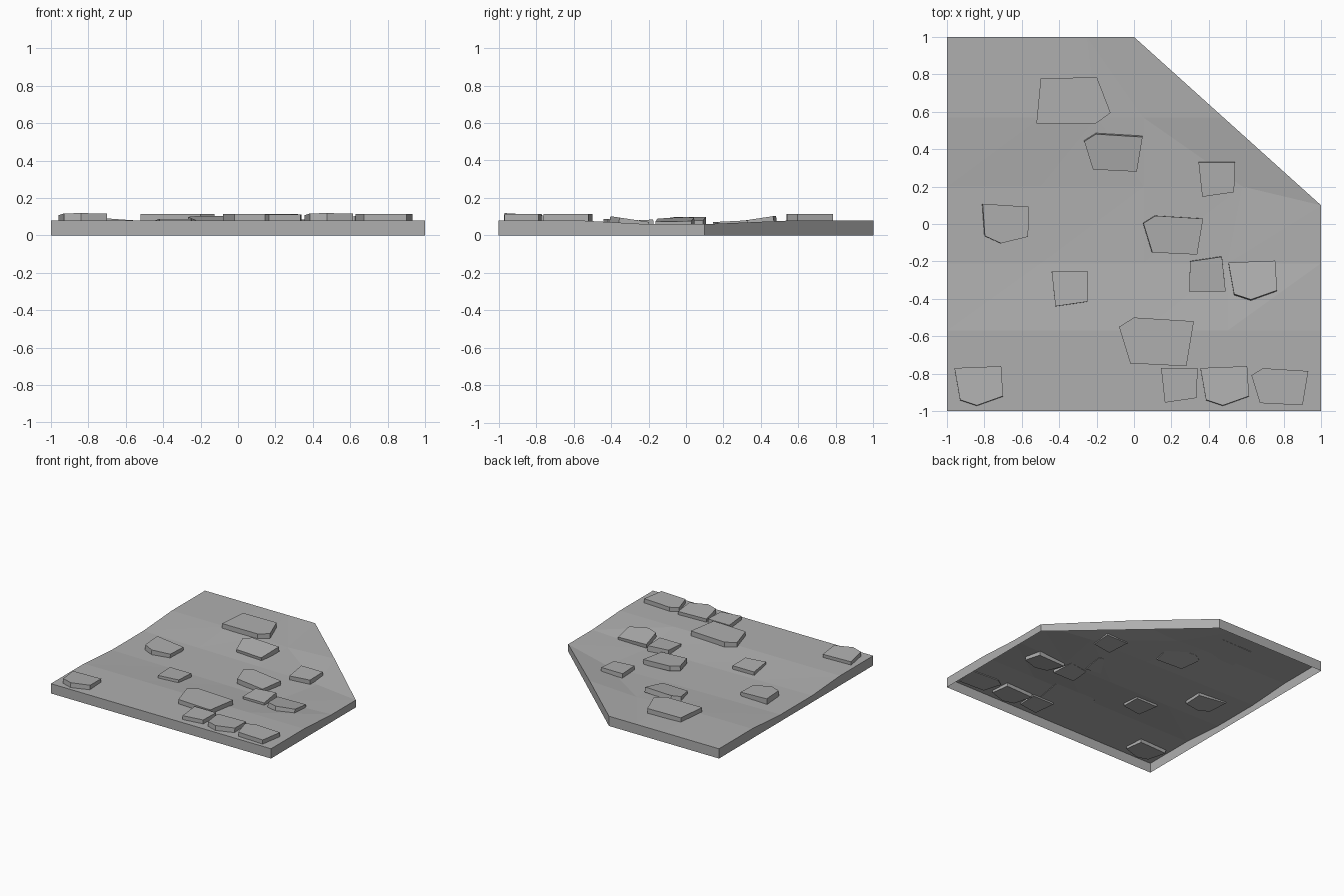
import bpy, bmesh
from math import radians, atan
from mathutils import Matrix, Vector

if "Cube" in bpy.data.objects:
    bpy.data.objects.remove(bpy.data.objects["Cube"])

# Dark grey rock colour shared by every part
rock = bpy.data.materials.new("rock_grey")
rock.diffuse_color = (.43, .43, .43, 1)
rock.use_nodes = True
rock.node_tree.nodes["Principled BSDF"].inputs["Base Color"].default_value = rock.diffuse_color


def make_object(name, bm):
    bmesh.ops.recalc_face_normals(bm, faces=bm.faces)
    mesh = bpy.data.meshes.new(name)
    bm.to_mesh(mesh)
    bm.free()
    mesh.materials.append(rock)
    obj = bpy.data.objects.new(name, mesh)
    bpy.context.collection.objects.link(obj)
    return obj


# Ground: coarse terrain with a shallow trough and a cut corner (y, xs, heights)
rows = [
    (-1.0, (-1, -.5, .05, .5, 1), (.08, .08, .08, .08, .08)),
    (-.57, (-1, -.5, .05, .5, 1), (.08, .08, .08, .08, .08)),
    (-.21, (-1, -.5, .05, .5, 1), (.055, .05, .045, .04, .06)),
    (.20, (-1, -.5, .05, .58, 1), (.055, .05, .043, .036, .06)),
    (.57, (-1, -.5, -.2, .05, .478), (.08, .08, .073, .06, .08)),
    (1.0, (-1, -.75, -.5, -.25, 0), (.08, .08, .08, .08, .08)),
]
bm = bmesh.new()
grid = [[bm.verts.new((x, y, z)) for x, z in zip(xs, zs)] for y, xs, zs in rows]
grid[3][-1].co.y = .1
for a, b in zip(grid, grid[1:]):
    for i in range(4):
        bm.faces.new((a[i], a[i + 1], b[i + 1]))
        bm.faces.new((a[i], b[i + 1], b[i]))

# Skirt: the border drops to z = 0, the underside stays open
border = [e for e in bm.edges if e.is_boundary]
for v in bmesh.ops.extrude_edge_only(bm, edges=border)["geom"]:
    if isinstance(v, bmesh.types.BMVert):
        v.co.z = 0
make_object("ground", bm)

# Paving stones: outline and thickness per kind, reused with scale, turn and tilt
kinds = {
    "wide": (.04, [(-.2, .08), (-.12, .13), (.2, .11), (.16, -.13), (-.14, -.115)]),
    "pointed": (.055, [(-.13, .095), (.12, .105), (.13, -.055), (-.01, -.105), (-.1, -.075)]),
    "square": (.045, [(-.1, .09), (.095, .09), (.09, -.07), (-.08, -.095)]),
}


def stone(name, kind, x, y, top, scale=1, turn=0, slope_x=0, slope_y=0):
    thickness, outline = kinds[kind]
    bm = bmesh.new()
    upper = [bm.verts.new((px * scale, py * scale, 0)) for px, py in outline]
    lower = [bm.verts.new(v.co - Vector((0, 0, thickness))) for v in upper]
    bm.faces.new(upper)
    bm.faces.new(lower)
    for i in range(len(upper)):
        bm.faces.new((upper[i - 1], upper[i], lower[i], lower[i - 1]))
    obj = make_object(name, bm)
    obj.matrix_world = (Matrix.Translation((x, y, top))
                        @ Matrix.Rotation(atan(slope_y), 4, 'X')
                        @ Matrix.Rotation(-atan(slope_x), 4, 'Y')
                        @ Matrix.Rotation(radians(turn), 4, 'Z'))


stones = [
    ("wide", .12, -.63, .115, 1, 0, 0, 0),
    ("wide", .21, -.06, .085, .8, 0, -.07, .03),
    ("wide", .78, -.87, .114, .76, 0, 0, 0),
    ("wide", -.11, .38, .09, .78, 0, 0, .15),
    ("wide", -.33, .66, .115, 1, 184, 0, 0),
    ("pointed", -.83, -.865, .113, 1, 0, 0, -.06),
    ("pointed", .485, -.865, .113, 1, 0, 0, -.06),
    ("pointed", .635, -.3, .087, 1, 0, 0, -.15),
    ("pointed", -.69, 0, .09, 1, -6, -.07, 0),
    ("square", .445, .24, .076, 1, 0, 0, .05),
    ("square", -.34, -.345, .085, 1, 0, 0, -.04),
    ("square", .39, -.27, .08, 1, 180, 0, .05),
    ("square", .245, -.86, .112, 1, 0, 0, 0),
]
for n, args in enumerate(stones, 1):
    stone(f"{args[0]}_stone_{n}", *args)
